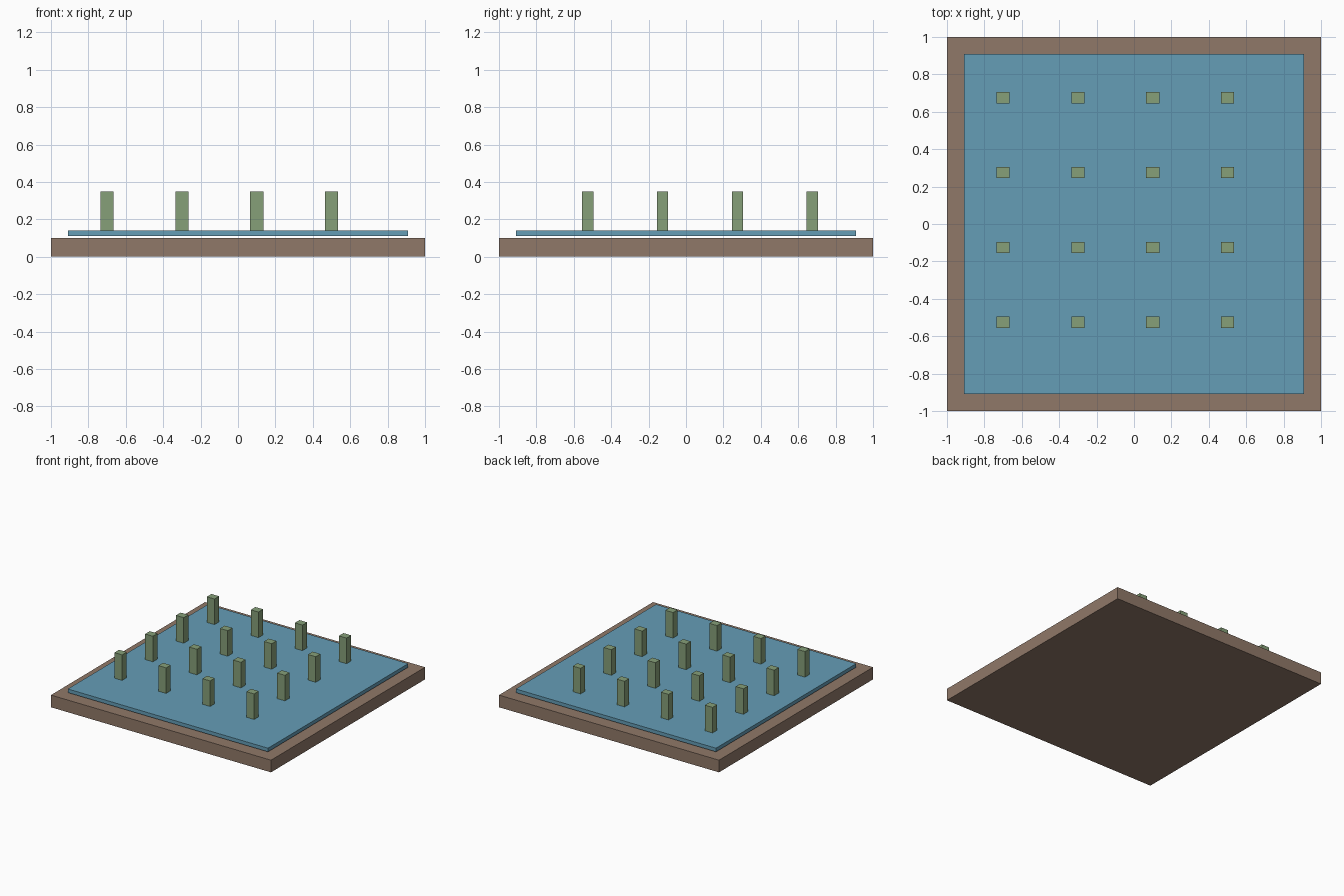
import bpy

if "Cube" in bpy.data.objects:
    bpy.data.objects.remove(bpy.data.objects["Cube"])


def material(name, color):
    mat = bpy.data.materials.new(name)
    mat.diffuse_color = (*color, 1.0)
    mat.use_nodes = True
    mat.node_tree.nodes["Principled BSDF"].inputs["Base Color"].default_value = mat.diffuse_color
    return mat


def box(name, x, y, z, mat):
    """Box from (min, max) ranges along each axis."""
    spans = (x, y, z)
    bpy.ops.mesh.primitive_cube_add(size=1, location=[(a + b) / 2 for a, b in spans])
    obj = bpy.context.object
    obj.name = name
    obj.scale = [b - a for a, b in spans]
    bpy.ops.object.transform_apply(location=False, rotation=False, scale=True)
    obj.data.materials.append(mat)
    return obj


brown = material("brown", (0.28, 0.19, 0.14))
blue = material("blue", (0.13, 0.34, 0.47))
green = material("green", (0.24, 0.35, 0.19))

# Base slab
box("base", (-1, 1), (-1, 1), (0, 0.10), brown)

# Thin panel just above the base
box("panel", (-0.91, 0.91), (-0.91, 0.91), (0.11, 0.14), blue)

# Four by four grid of posts, offset from the centre
for row in range(4):
    for col in range(4):
        px = -0.70 + 0.4 * col
        py = -0.525 + 0.4 * row
        box(f"post_{row + 1}_{col + 1}", (px - 0.035, px + 0.035),
            (py - 0.03, py + 0.03), (0.14, 0.35), green)
